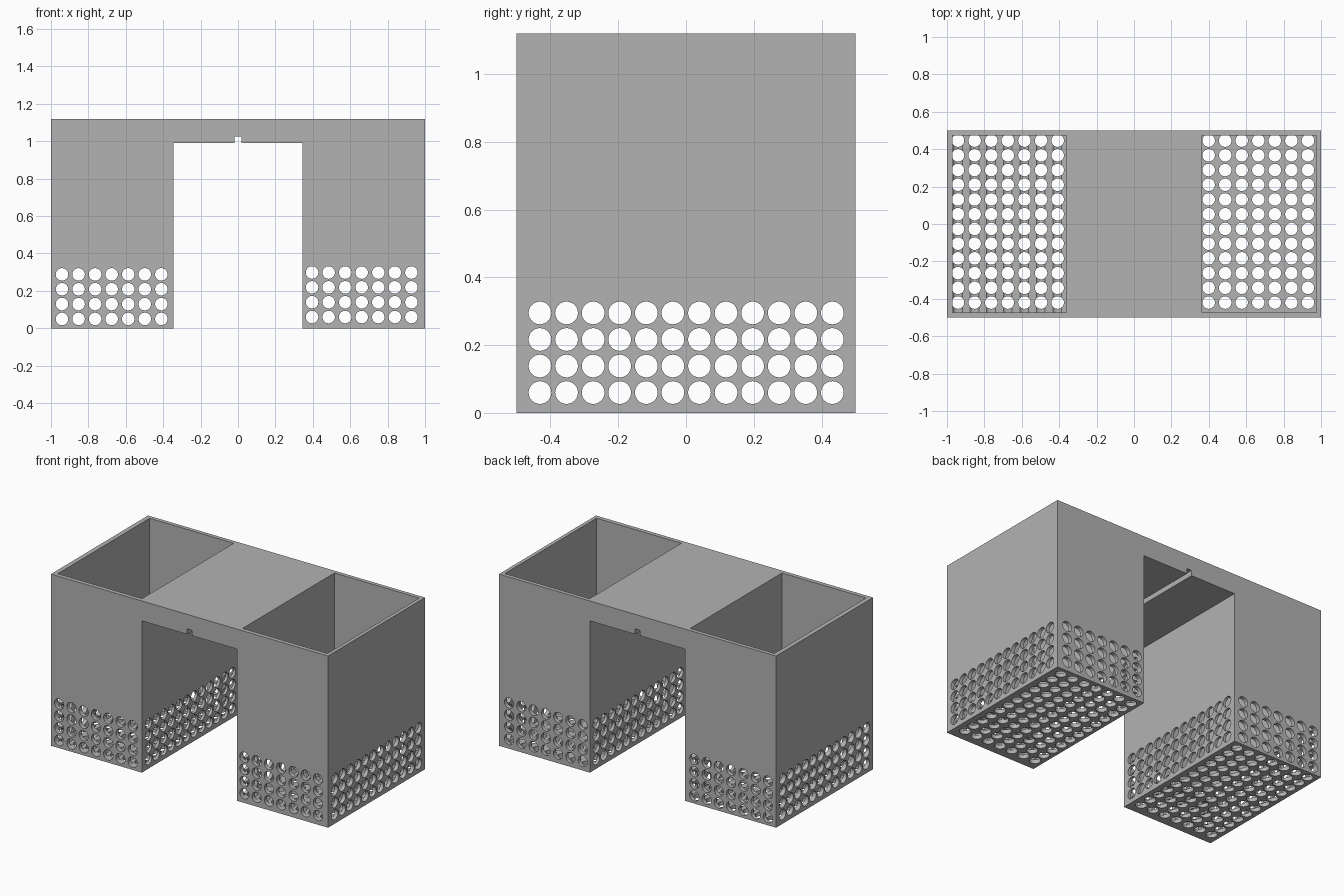
import bpy, bmesh
from math import pi
from mathutils import Matrix, Vector

if "Cube" in bpy.data.objects:
    bpy.data.objects.remove(bpy.data.objects["Cube"])

R, SIDES = 0.0335, 32
DEPTH, TOP = 0.5, 1.12

grey = bpy.data.materials.new("plain grey")
grey.use_nodes = True
colour = (0.45, 0.45, 0.45, 1)
grey.diffuse_color = colour
grey.node_tree.nodes["Principled BSDF"].inputs["Base Color"].default_value = colour


def make(name, bm):
    bmesh.ops.recalc_face_normals(bm, faces=bm.faces)
    mesh = bpy.data.meshes.new(name)
    bm.to_mesh(mesh)
    bm.free()
    mesh.materials.append(grey)
    obj = bpy.data.objects.new(name, mesh)
    bpy.context.collection.objects.link(obj)
    return obj


def box(bm, low, high):
    low, high = Vector(low), Vector(high)
    place = Matrix.Translation((low + high) / 2) @ Matrix.Diagonal((*(high - low), 1))
    bmesh.ops.create_cube(bm, size=1, matrix=place)


def rod(bm, centre, length, turn=Matrix()):
    bmesh.ops.create_cone(bm, cap_ends=True, segments=SIDES, radius1=R, radius2=R,
                          depth=length, matrix=Matrix.Translation(centre) @ turn)


def row(start, end, count):
    return [start + (end - start) * i / (count - 1) for i in range(count)]


def cut(obj, bm):
    cutter = make("cutter", bm)
    cutter.hide_render = True
    mod = obj.modifiers.new("cut", "BOOLEAN")
    mod.operation, mod.solver, mod.object = "DIFFERENCE", "EXACT", cutter
    bpy.context.view_layer.objects.active = obj
    bpy.ops.object.modifier_apply(modifier=mod.name)
    bpy.data.objects.remove(cutter)


# Two towers and the notched bridge, as one extruded front profile
half = [(0.0175, 1.025), (0.0175, 0.99), (0.344, 0.99), (0.344, 0), (1, 0), (1, TOP)]
profile = half + [(-x, z) for x, z in reversed(half)]
bm = bmesh.new()
face = bm.faces.new([bm.verts.new((x, -DEPTH, z)) for x, z in profile])
grown = bmesh.ops.extrude_face_region(bm, geom=[face])
bmesh.ops.translate(bm, vec=(0, 2 * DEPTH, 0),
                    verts=[v for v in grown["geom"] if isinstance(v, bmesh.types.BMVert)])
body = make("twin_basket_body", bm)

# Open pockets
bm = bmesh.new()
for x0, x1 in ((-0.97, -0.362), (0.364, 0.976)):
    box(bm, (x0, -0.472, 0.026), (x1, 0.474, TOP + 0.1))
cut(body, bm)

# Holes through the side walls
bm = bmesh.new()
for y in row(-0.431, 0.432, 12):
    for z in row(0.06, 0.295, 4):
        rod(bm, (0, y, z), 2.2, Matrix.Rotation(pi / 2, 4, "Y"))
cut(body, bm)

# Holes through the front and back walls
bm = bmesh.new()
for x0, x1, z0 in ((-0.941, -0.41, 0.05), (0.396, 0.927, 0.06)):
    for x in row(x0, x1, 7):
        for z in row(z0, z0 + 0.238, 4):
            rod(bm, (x, 0, z), 1.2, Matrix.Rotation(pi / 2, 4, "X"))
cut(body, bm)

# Holes through the floors
bm = bmesh.new()
for x0, x1 in ((-0.941, -0.408), (0.399, 0.93)):
    for x in row(x0, x1, 7):
        for y in row(-0.42, 0.446, 12):
            rod(bm, (x, y, 0.02), 0.12)
cut(body, bm)

# Smooth hole rims, sharp corners
bpy.ops.object.select_all(action="DESELECT")
body.select_set(True)
bpy.context.view_layer.objects.active = body
bpy.ops.object.shade_smooth_by_angle(angle=0.5)
